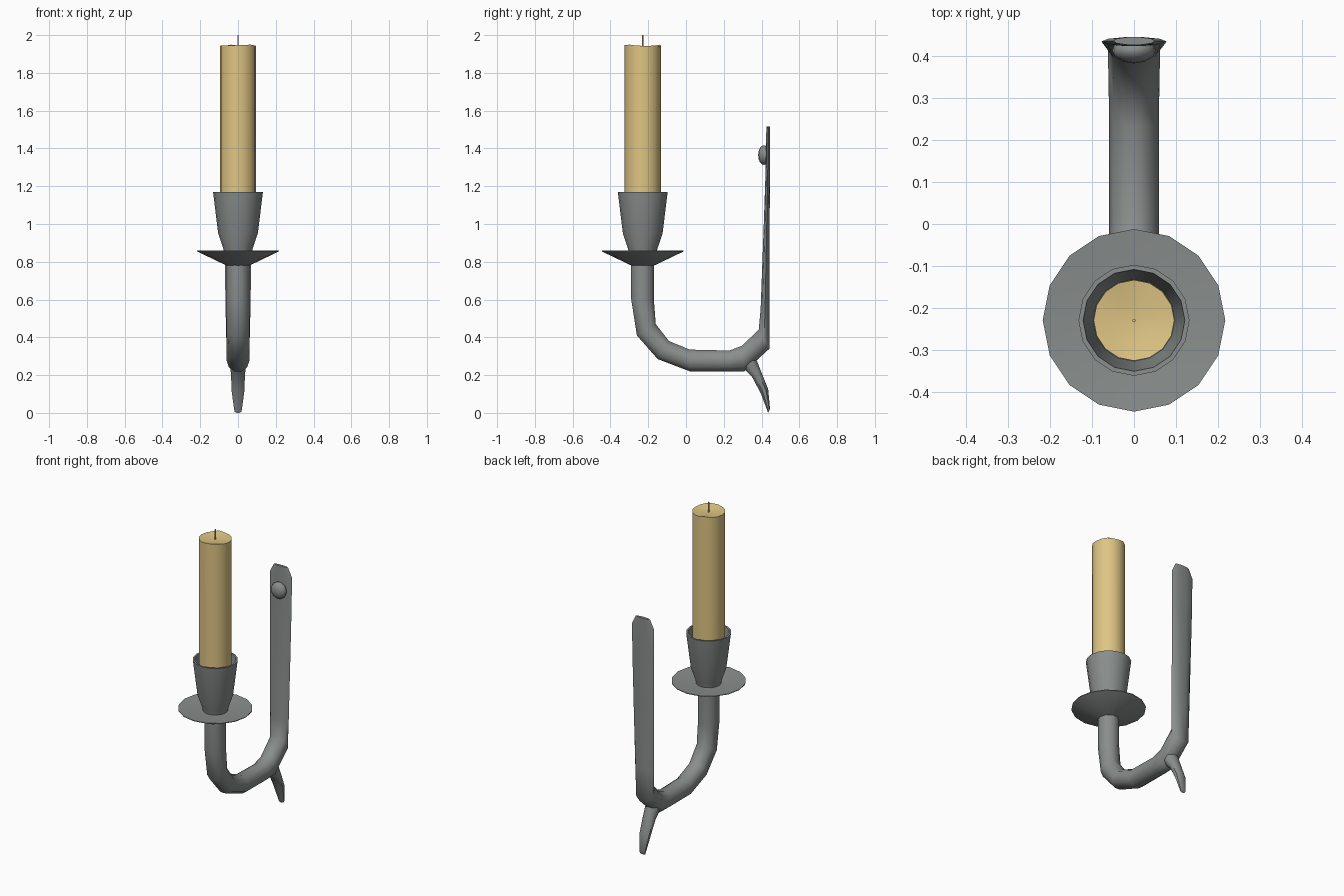
import bpy, bmesh, math, random
from mathutils import Vector

if "Cube" in bpy.data.objects:
    bpy.data.objects.remove(bpy.data.objects["Cube"])

random.seed(4)
CY = -0.229  # candle axis


def material(name, rgb):
    m = bpy.data.materials.new(name)
    m.diffuse_color = (*rgb, 1)
    m.use_nodes = True
    m.node_tree.nodes["Principled BSDF"].inputs["Base Color"].default_value = m.diffuse_color
    return m


iron = material("grey iron", (0.25, 0.27, 0.26))
wax = material("yellow wax", (0.74, 0.56, 0.23))


def finish(bm, name, mat, angle=40):
    bmesh.ops.remove_doubles(bm, verts=bm.verts, dist=1e-5)
    bmesh.ops.recalc_face_normals(bm, faces=bm.faces)
    me = bpy.data.meshes.new(name)
    bm.to_mesh(me)
    bm.free()
    me.materials.append(mat)
    ob = bpy.data.objects.new(name, me)
    bpy.context.collection.objects.link(ob)
    bpy.ops.object.select_all(action='DESELECT')
    ob.select_set(True)
    bpy.context.view_layer.objects.active = ob
    bpy.ops.object.shade_smooth_by_angle(angle=math.radians(angle))
    return ob


def skin(bm, rings, cap=True):
    rings = [[bm.verts.new(p) for p in r] for r in rings]
    n = len(rings[0])
    for a, b in zip(rings, rings[1:]):
        for i in range(n):
            bm.faces.new((a[i], a[(i + 1) % n], b[(i + 1) % n], b[i]))
    if cap:
        bm.faces.new(rings[0])
        bm.faces.new(rings[-1])


def lathe(name, profile, mat, sides=16, jitter=0.0):
    """Revolve (radius, z) points round the candle axis; jitter roughens the top."""
    bm = bmesh.new()
    top = max(z for _, z in profile)
    rings = []
    for r, z in profile:
        ring = []
        for i in range(sides):
            a = 2 * math.pi * i / sides
            dz = random.uniform(-jitter, 0) if z == top else 0
            ring.append((r * math.sin(a), CY + r * math.cos(a), z + dz))
        rings.append(ring)
    skin(bm, rings)
    return finish(bm, name, mat)


def loft(name, sections, mat, sides=10):
    """Elliptical rings between outer (y, z) and inner (y, z) points, with half width."""
    bm = bmesh.new()
    rings = []
    for oy, oz, iy, iz, w in sections:
        o, n = Vector((0, oy, oz)), Vector((0, iy, iz))
        c, h = (o + n) / 2, (o - n) / 2
        ring = []
        for i in range(sides):
            a = 2 * math.pi * (i + 0.5) / sides
            s = 1 / math.cos(math.pi / sides)  # keep full extents across flats
            ring.append(c + h * math.cos(a) * s + Vector((w * math.sin(a), 0, 0)))
        rings.append(ring)
    skin(bm, rings)
    return finish(bm, name, mat, 50)


# Candle and wick
lathe("candle", [(0.096, 0.96), (0.096, 1.95), (0.05, 1.938), (0.012, 1.935)], wax, 16, 0.008)
lathe("wick", [(0.004, 1.92), (0.004, 2.0)], wax, 6)

# Cup holding the candle
lathe("candle_cup", [(0.072, 0.84), (0.078, 0.87), (0.105, 0.95), (0.132, 1.17),
                     (0.121, 1.17), (0.097, 0.96)], iron)

# Drip dish: shallow cone
lathe("drip_dish", [(0.06, 0.78), (0.217, 0.855), (0.217, 0.859), (0.07, 0.845)], iron)

# Bent arm rising into the flattened wall strip
loft("arm_and_wall_strip", [
    (-0.29, 0.80, -0.17, 0.80, 0.062),
    (-0.29, 0.60, -0.17, 0.60, 0.062),
    (-0.26, 0.41, -0.16, 0.47, 0.061),
    (-0.15, 0.285, -0.09, 0.38, 0.06),
    (0.02, 0.22, 0.02, 0.335, 0.06),
    (0.23, 0.22, 0.23, 0.33, 0.06),
    (0.31, 0.22, 0.295, 0.355, 0.06),
    (0.442, 0.34, 0.385, 0.44, 0.062),
    (0.442, 0.55, 0.395, 0.55, 0.066),
    (0.443, 0.95, 0.410, 0.95, 0.072),
    (0.444, 1.30, 0.422, 1.30, 0.077),
    (0.444, 1.46, 0.424, 1.46, 0.077),
    (0.444, 1.515, 0.426, 1.515, 0.050),
], iron)

# Curled tail spike under the arm
loft("tail_spike", [
    (0.30, 0.24, 0.37, 0.29, 0.045),
    (0.35, 0.19, 0.395, 0.225, 0.04),
    (0.395, 0.105, 0.435, 0.125, 0.036),
    (0.435, 0.0, 0.445, 0.02, 0.02),
], iron, 8)

# Domed rivet on the wall strip
bm = bmesh.new()
bmesh.ops.create_uvsphere(bm, u_segments=12, v_segments=8, radius=0.052)
for v in bm.verts:
    v.co = (v.co.x, v.co.y * 0.6 + 0.413, v.co.z + 1.365)
    v.co.y = min(v.co.y, 0.432)
finish(bm, "rivet", iron, 50)
